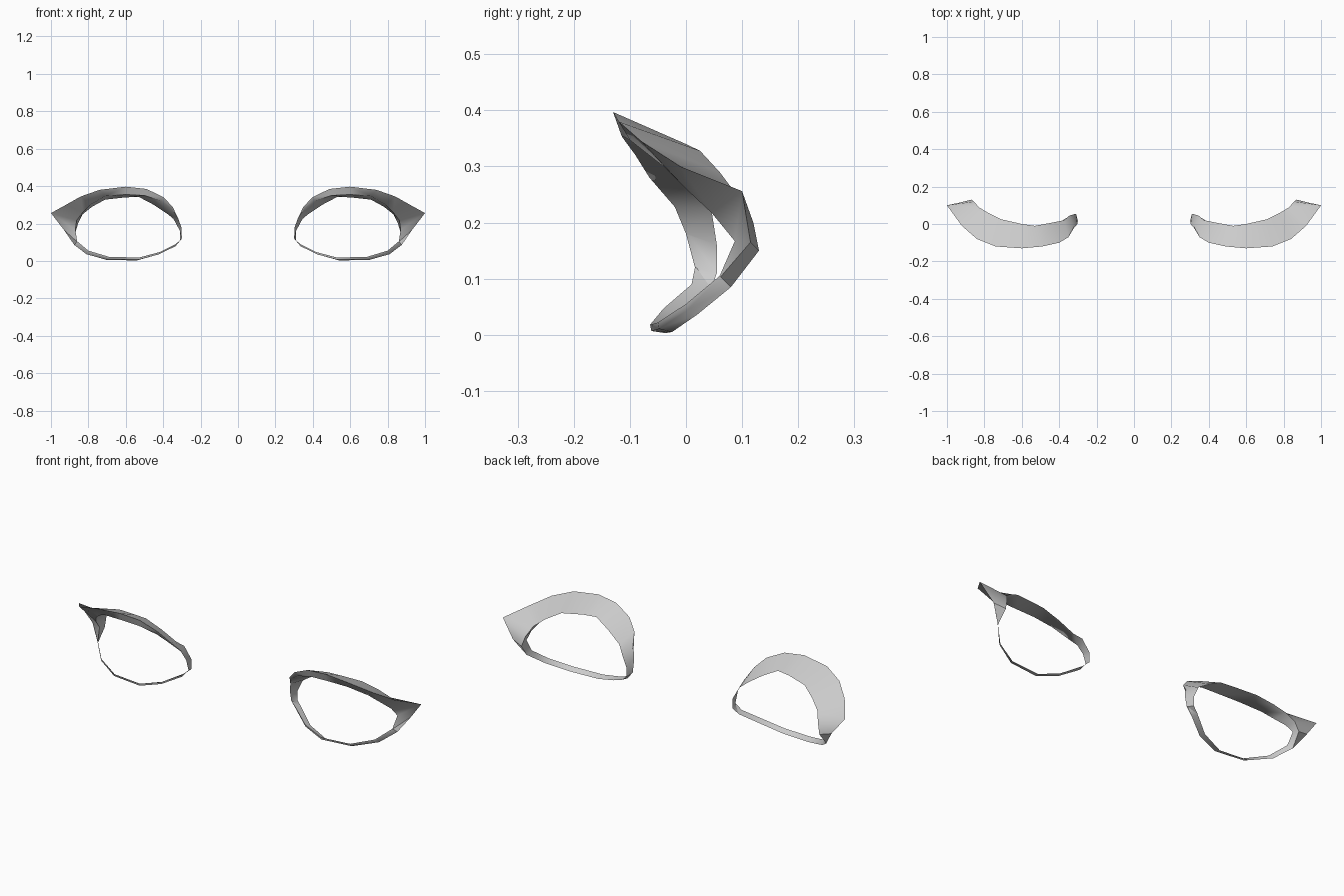
import bpy
import bmesh
from math import radians
from mathutils import Vector

default_cube = bpy.data.objects.get("Cube")
if default_cube:
    bpy.data.objects.remove(default_cube, do_unlink=True)

# One plain colour for both rims
grey = bpy.data.materials.new("light grey")
grey.use_nodes = True
colour = (0.6, 0.6, 0.6, 1)
grey.diffuse_color = colour
grey.node_tree.nodes["Principled BSDF"].inputs["Base Color"].default_value = colour

# Each section: outer lip, front opening edge, back opening edge
# Upper lid, from the crown to the pointed outer corner
outer_lid = [
    [(.6, -.13, .397), (.6, -.115, .355), (.6, 0, .34)],
    [(.74, -.12, .38), (.71, -.1, .347), (.71, .025, .328)],
    [(.84, -.08, .345), (.79, -.04, .3), (.78, .06, .29)],
    [(.92, -.01, .3), (.83, 0, .26), (.83, .09, .25)],
    [(1, .1, .256), (.863, .046, .217), (.855, .12, .2)],
    [(.93, .115, .165), (.87, .087, .167), (.87, .13, .15)],
]

# Thin lower rim, outer side to inner corner: front edge, back edge
lower_rim = [
    [(.86, .06, .105), (.875, .08, .085)],
    [(.8, 0, .055), (.81, .02, .036)],
    [(.69, -.05, .022), (.7, -.025, .005)],
    [(.53, -.064, .018), (.54, -.037, .003)],
    [(.42, -.04, .047), (.43, -.01, .035)],
    [(.333, .01, .09), (.34, .045, .083)],
    [(.3, .016, .12), (.31, .055, .11)],
    [(.303, 0, .18), (.31, .055, .16)],
    [(.32, -.02, .228), (.345, .045, .225)],
]

# Upper lid, from the inner corner back to the crown
inner_lid = [
    [(.35, -.07, .29), (.355, -.065, .28), (.375, .02, .25)],
    [(.4, -.1, .342), (.41, -.09, .32), (.45, .005, .3)],
    [(.49, -.12, .385), (.5, -.112, .35), (.53, -.01, .342)],
]


def add_lip(front, back):
    """Give a thin rim section a small lip just under its front edge."""
    lip = Vector(front).lerp(Vector(back), 0.08)
    if front[2] < 0.1:
        lip.z -= 0.01
    return [lip, front, back]


def build_rim(name, side):
    """Skin a closed loop of triangular sections on one side."""
    sections = outer_lid + [add_lip(*pair) for pair in lower_rim] + inner_lid
    bm = bmesh.new()
    rings = [[bm.verts.new((side * x, y, z)) for x, y, z in section]
             for section in sections]
    for index, ring in enumerate(rings):
        previous = rings[index - 1]
        for corner in range(len(ring)):
            bm.faces.new((previous[corner - 1], previous[corner],
                          ring[corner], ring[corner - 1]))
    bmesh.ops.recalc_face_normals(bm, faces=bm.faces)
    mesh = bpy.data.meshes.new(name)
    bm.to_mesh(mesh)
    bm.free()
    mesh.materials.append(grey)
    rim = bpy.data.objects.new(name, mesh)
    bpy.context.collection.objects.link(rim)

    # Smooth along the rim, crisp at the lips
    bpy.ops.object.select_all(action="DESELECT")
    rim.select_set(True)
    bpy.context.view_layer.objects.active = rim
    bpy.ops.object.shade_smooth_by_angle(angle=radians(50))


build_rim("left_eyelid_rim", 1)
build_rim("right_eyelid_rim", -1)
